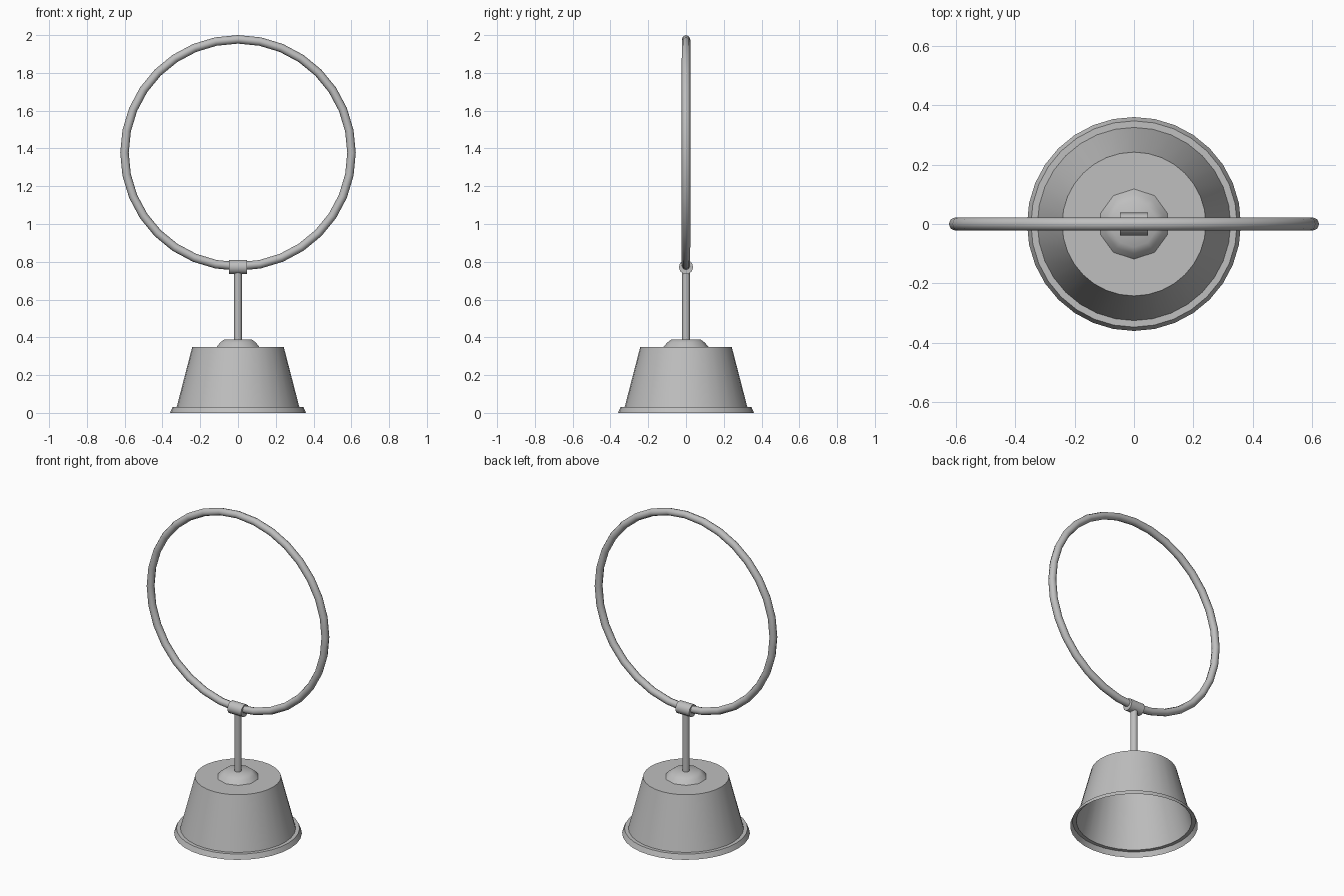
import bpy, math
from mathutils import Matrix

if "Cube" in bpy.data.objects:
    bpy.data.objects.remove(bpy.data.objects["Cube"], do_unlink=True)

# Single grey material
grey = bpy.data.materials.new("plain_grey")
grey.use_nodes = True
colour = (0.52, 0.52, 0.52, 1)
grey.diffuse_color = colour
grey.node_tree.nodes["Principled BSDF"].inputs["Base Color"].default_value = colour


def finish(obj, name, angle=40):
    obj.name = obj.data.name = name
    obj.data.materials.clear()
    obj.data.materials.append(grey)
    bpy.ops.object.select_all(action="DESELECT")
    obj.select_set(True)
    bpy.context.view_layer.objects.active = obj
    bpy.ops.object.shade_smooth_by_angle(angle=math.radians(angle))
    return obj


def lathe(name, profile, sides, start=0.0, angle=40):
    """Spin a (radius, height) profile about z; the last point closes at the axis."""
    verts, faces = [], []
    for r, z in profile:
        for i in range(sides):
            a = start + math.tau * i / sides
            verts.append((r * math.cos(a), r * math.sin(a), z))
    for ring in range(len(profile) - 1):
        for i in range(sides):
            j = (i + 1) % sides
            lo, hi = ring * sides, (ring + 1) * sides
            faces.append((lo + i, lo + j, hi + j, hi + i))
    top = (len(profile) - 1) * sides
    faces.append(tuple(range(top, top + sides)))
    mesh = bpy.data.meshes.new(name)
    mesh.from_pydata(verts, [], faces)
    obj = bpy.data.objects.new(name, mesh)
    bpy.context.collection.objects.link(obj)
    return finish(obj, name, angle)


def rod(name, radius, length, sides, centre, axis="Z"):
    bpy.ops.mesh.primitive_cylinder_add(vertices=sides, radius=radius, depth=length)
    obj = bpy.context.object
    if axis == "X":
        obj.data.transform(Matrix.Rotation(math.pi / 2, 4, "Y"))
    obj.location = centre
    return finish(obj, name, 50)


# Hollow tapered base with a flared lip, open underneath
lathe("base", [(0.36, 0), (0.347, 0.03), (0.325, 0.03), (0.242, 0.35)], 32)

# Low collar on top of the base
lathe("base_collar", [(0.118, 0.35), (0.1, 0.372), (0.078, 0.388)], 10,
      start=math.pi / 2)

# Upright stem and the sleeve that grips the hoop
rod("stem", 0.021, 0.38, 12, (0, 0, 0.565))
rod("sleeve", 0.038, 0.094, 10, (0, 0, 0.772), "X")

# Large upright hoop
bpy.ops.mesh.primitive_torus_add(major_radius=0.601, minor_radius=0.0225,
                                 major_segments=32, minor_segments=8)
hoop = bpy.context.object
hoop.data.transform(Matrix.Rotation(math.pi / 2, 4, "X"))
hoop.location = (0, 0, 1.3765)
finish(hoop, "hoop", 60)
